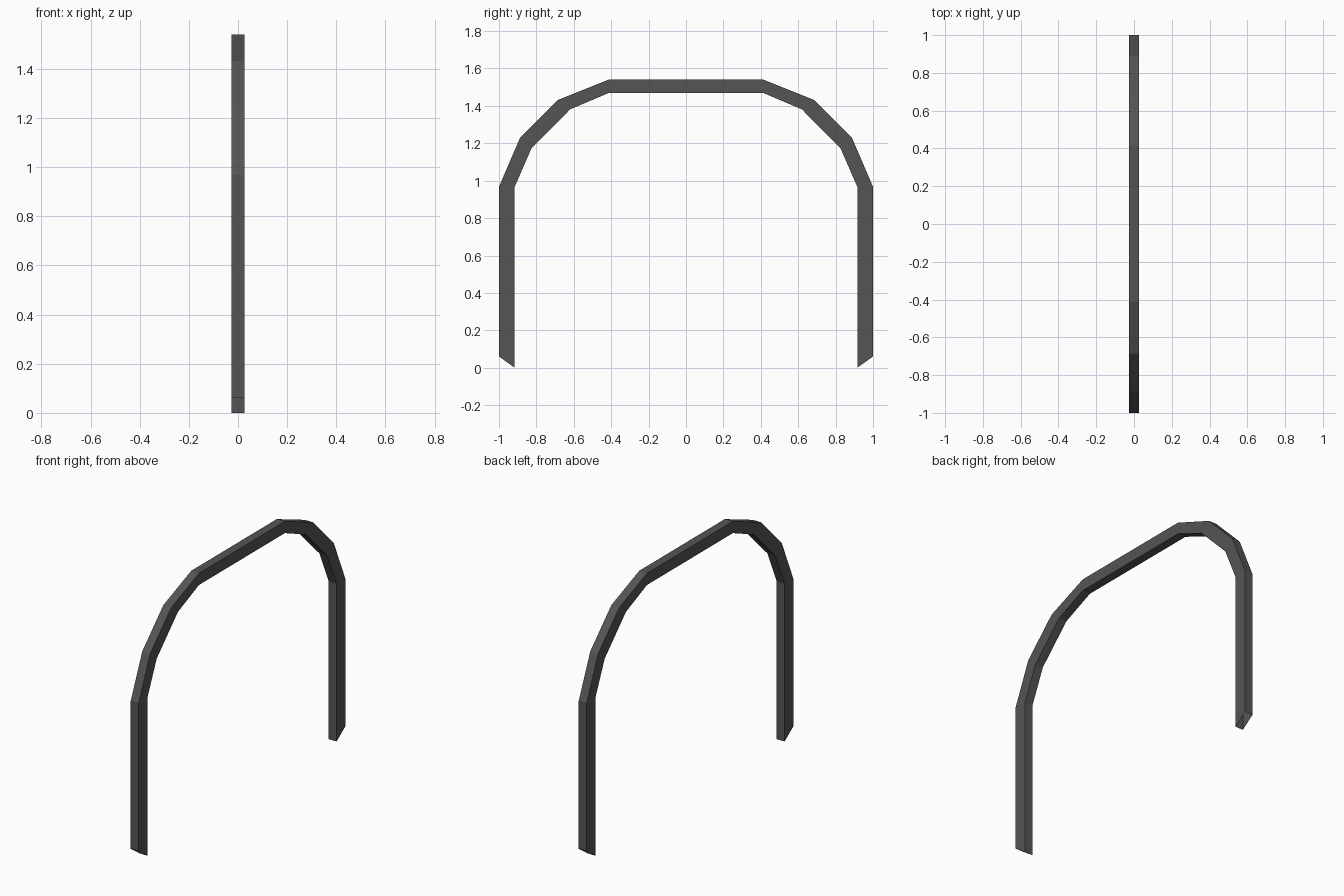
import bpy
import bmesh

if "Cube" in bpy.data.objects:
    bpy.data.objects.remove(bpy.data.objects["Cube"])

HALF_WIDTH = 0.027

# Half profile in (y, z), from the foot up to the crown: outer and inner edges
outer = [(1.0, 0.06), (1.0, 0.967), (0.888, 1.228), (0.685, 1.432), (0.414, 1.54)]
inner = [(0.916, 0.0), (0.916, 0.967), (0.826, 1.173), (0.62, 1.381), (0.416, 1.468)]


def mirrored(path):
    return path + [(-y, z) for y, z in reversed(path)]


# Arch: a square tube swept along the profile, with open slanted feet
bm = bmesh.new()
rings = []
for (yo, zo), (yi, zi) in zip(mirrored(outer), mirrored(inner)):
    rings.append([bm.verts.new(p) for p in (
        (HALF_WIDTH, yo, zo), (-HALF_WIDTH, yo, zo),
        (-HALF_WIDTH, yi, zi), (HALF_WIDTH, yi, zi))])
for a, b in zip(rings, rings[1:]):
    for i in range(4):
        j = (i + 1) % 4
        bm.faces.new((a[i], a[j], b[j], b[i]))
bmesh.ops.recalc_face_normals(bm, faces=bm.faces[:])

mesh = bpy.data.meshes.new("arch_hoop")
bm.to_mesh(mesh)
bm.free()

# Dark grey metal
mat = bpy.data.materials.new("dark grey")
mat.diffuse_color = (0.09, 0.09, 0.09, 1.0)
mat.use_nodes = True
mat.node_tree.nodes["Principled BSDF"].inputs["Base Color"].default_value = mat.diffuse_color
mesh.materials.append(mat)

arch = bpy.data.objects.new("arch_hoop", mesh)
bpy.context.collection.objects.link(arch)
